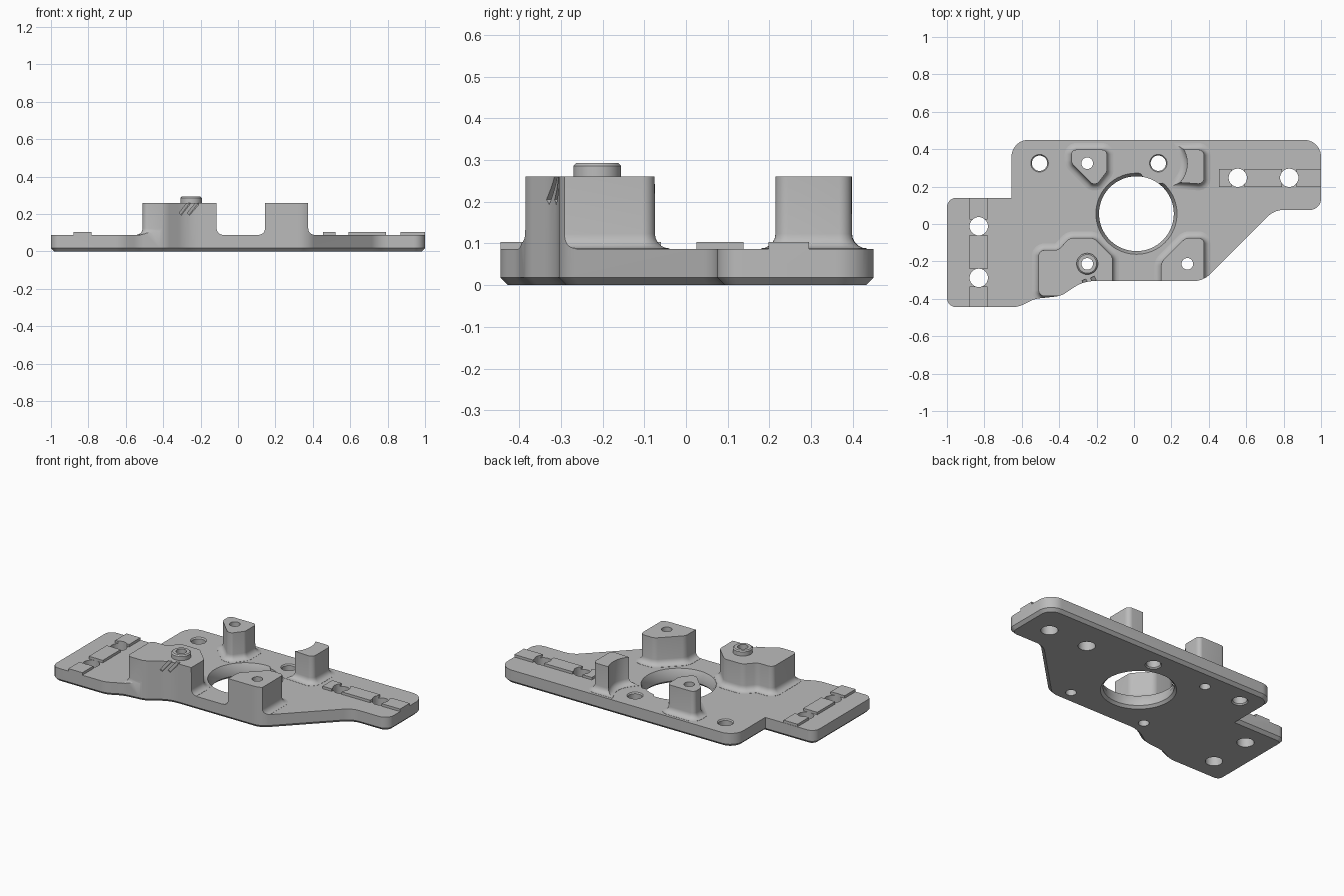
import bpy, bmesh, math
from mathutils import Vector

if "Cube" in bpy.data.objects:
    bpy.data.objects.remove(bpy.data.objects["Cube"], do_unlink=True)

grey = bpy.data.materials.new("plain grey")
grey.use_nodes = True
grey.diffuse_color = (0.5, 0.5, 0.5, 1)
grey.node_tree.nodes["Principled BSDF"].inputs["Base Color"].default_value = (0.5, 0.5, 0.5, 1)


def rounded(points, steps=6):
    """Counterclockwise polygon of (x, y, radius) with arcs at its corners."""
    out = []
    for i, (x, y, r) in enumerate(points):
        p = Vector((x, y))
        a = (Vector(points[i - 1][:2]) - p).normalized()
        b = (Vector(points[(i + 1) % len(points)][:2]) - p).normalized()
        if r == 0:
            out.append(p)
            continue
        half = a.angle(b) / 2
        centre = p + (a + b).normalized() * r / math.sin(half)
        start = p + a * r / math.tan(half) - centre
        end = p + b * r / math.tan(half) - centre
        out += [centre + start.lerp(end, k / steps).normalized() * r for k in range(steps + 1)]
    return out


def offset(loop, d):
    """Move a loop outward by d, with mitred corners."""
    out = []
    for i, p in enumerate(loop):
        a = (p - loop[i - 1]).normalized()
        b = (loop[(i + 1) % len(loop)] - p).normalized()
        na, nb = Vector((a.y, -a.x)), Vector((b.y, -b.x))
        out.append(p + (na + nb) * d / (1 + na.dot(nb)))
    return out


def loft(name, layers):
    """Closed solid through (loop, z) layers."""
    bm = bmesh.new()
    rings = [[bm.verts.new((p.x, p.y, z)) for p in loop] for loop, z in layers]
    for low, high in zip(rings, rings[1:]):
        for i in range(len(low)):
            bm.faces.new((low[i - 1], low[i], high[i], high[i - 1]))
    bm.faces.new(rings[0][::-1])
    bm.faces.new(rings[-1])
    bmesh.ops.recalc_face_normals(bm, faces=bm.faces)
    mesh = bpy.data.meshes.new(name)
    bm.to_mesh(mesh)
    bm.free()
    mesh.materials.append(grey)
    obj = bpy.data.objects.new(name, mesh)
    bpy.context.collection.objects.link(obj)
    return obj


def turned(name, x, y, profile, sides=40):
    """Round solid from a (radius, z) profile."""
    angles = [2 * math.pi * k / sides for k in range(sides)]
    return loft(name, [([Vector((x + r * math.cos(a), y + r * math.sin(a))) for a in angles], z)
                       for r, z in profile])


def block(name, x0, x1, y0, y1, z0, z1):
    loop = [Vector(c) for c in ((x0, y0), (x1, y0), (x1, y1), (x0, y1))]
    return loft(name, [(loop, z0), (loop, z1)])


def combine(target, tool, operation):
    mod = target.modifiers.new(operation, "BOOLEAN")
    mod.operation, mod.solver, mod.object = operation, "EXACT", tool
    bpy.context.view_layer.objects.active = target
    bpy.ops.object.modifier_apply(modifier=mod.name)
    bpy.data.objects.remove(tool, do_unlink=True)


TOP, BOSS_TOP, FILLET = 0.087, 0.26, 0.035

# Slab with the chamfered central opening
plate = block("mounting_plate", -1.2, 1.2, -0.6, 0.6, -0.1, TOP)
HUB = (0.013, 0.055)
combine(plate, turned("opening_chamfer", *HUB, [(0.2, 0.05), (0.217, TOP), (0.217, 0.2)], 64), "DIFFERENCE")
combine(plate, turned("screw_seat", 0.13, 0.325, [(0.11, 0.02), (0.11, TOP)]), "UNION")

# Bosses with filleted feet
arc = [(0.13 + 0.155 * math.cos(a), 0.325 + 0.155 * math.sin(a), 0)
       for a in [math.radians(28 - 10 * k) for k in range(8)]]
bosses = {
    "front_right_boss": [(-0.51, -0.385, 0.03), (-0.4, -0.385, 0), (-0.38, -0.5, 0),
                         (-0.115, -0.5, 0), (-0.115, -0.175, 0.04), (-0.215, -0.075, 0.05),
                         (-0.345, -0.075, 0.05), (-0.405, -0.14, 0.05), (-0.51, -0.14, 0.03)],
    "front_left_boss": [(0.145, -0.5, 0), (0.375, -0.5, 0), (0.375, -0.075, 0.03),
                        (0.275, -0.075, 0.05), (0.145, -0.205, 0.05)],
    "back_right_boss": [(-0.335, 0.325, 0.04), (-0.225, 0.215, 0.02), (-0.195, 0.215, 0.02),
                        (-0.145, 0.28, 0.03), (-0.145, 0.397, 0.025), (-0.335, 0.397, 0.025)],
    "back_left_boss": arc + [(0.375, 0.213, 0.03), (0.375, 0.397, 0.03)],
}
for name, points in bosses.items():
    loop = rounded(points)
    layers = [(offset(loop, FILLET), 0.04)]
    for k in range(6):
        a = k * math.pi / 10
        layers.append((offset(loop, FILLET * (1 - math.sin(a)) + 0.0005),
                       TOP + 0.001 + FILLET * (1 - math.cos(a))))
    combine(plate, loft(name, layers + [(loop, BOSS_TOP)]), "UNION")

# Locating peg on the front right boss
combine(plate, turned("locating_peg", -0.25, -0.213,
                      [(0.057, 0.2), (0.057, 0.286), (0.05, 0.293)]), "UNION")

# Raised ribs
for x0, x1 in ((0.455, 0.52), (0.59, 0.79), (0.87, 1.1)):
    combine(plate, block("left_rib", x0, x1, 0.198, 0.295, 0.04, 0.103), "UNION")
for y0, y1 in ((-0.55, -0.335), (-0.24, -0.06), (0.025, 0.138)):
    combine(plate, block("right_rib", -0.88, -0.782, y0, y1, 0.04, 0.103), "UNION")

# Trim to the outer outline with its bottom chamfer
outline = rounded([
    (-1, -0.445, 0.05), (-0.62, -0.445, 0.15), (-0.53, -0.4, 0.15), (-0.39, -0.385, 0.12),
    (-0.27, -0.305, 0.2), (0.37, -0.305, 0.12), (0.75, 0.075, 0.12), (1, 0.075, 0.06),
    (1, 0.45, 0.09), (-0.655, 0.45, 0.09), (-0.655, 0.14, 0), (-1, 0.14, 0.05)], 8)
combine(plate, loft("outline", [(offset(outline, -0.018), 0), (outline, 0.018), (outline, 0.5)]), "INTERSECT")

# Central opening and through holes
combine(plate, turned("opening", *HUB, [(0.215, -0.1), (0.215, 0), (0.2, 0.015), (0.2, 0.3)], 64), "DIFFERENCE")
for x, y in ((0.555, 0.247), (0.83, 0.247), (-0.83, -0.012), (-0.83, -0.288)):
    combine(plate, turned("slot_hole", x, y, [(0.049, -0.1), (0.049, 0.4)]), "DIFFERENCE")
for x, y in ((-0.505, 0.325), (0.13, 0.325)):
    combine(plate, turned("screw_hole", x, y, [(0.047, -0.1), (0.047, 0), (0.041, 0.008), (0.041, 0.079),
                                               (0.047, TOP), (0.047, 0.4)]), "DIFFERENCE")
for x, y in ((-0.25, 0.325), (0.285, -0.213), (-0.25, -0.213)):
    combine(plate, turned("boss_hole", x, y, [(0.031, -0.1), (0.031, 0.4)], 32), "DIFFERENCE")

# Slanted grooves in the front right boss
for x, y in ((-0.285, -0.32), (-0.24, -0.305)):
    groove = block("groove", -0.009, 0.009, -0.012, 0.012, -0.04, 0.06)
    groove.location = (x, y, 0.23)
    groove.rotation_euler = (0, math.radians(40), math.radians(25))
    bpy.context.view_layer.update()
    combine(plate, groove, "DIFFERENCE")

bpy.ops.object.select_all(action="DESELECT")
plate.select_set(True)
bpy.context.view_layer.objects.active = plate
bpy.ops.object.shade_smooth_by_angle(angle=math.radians(28))
